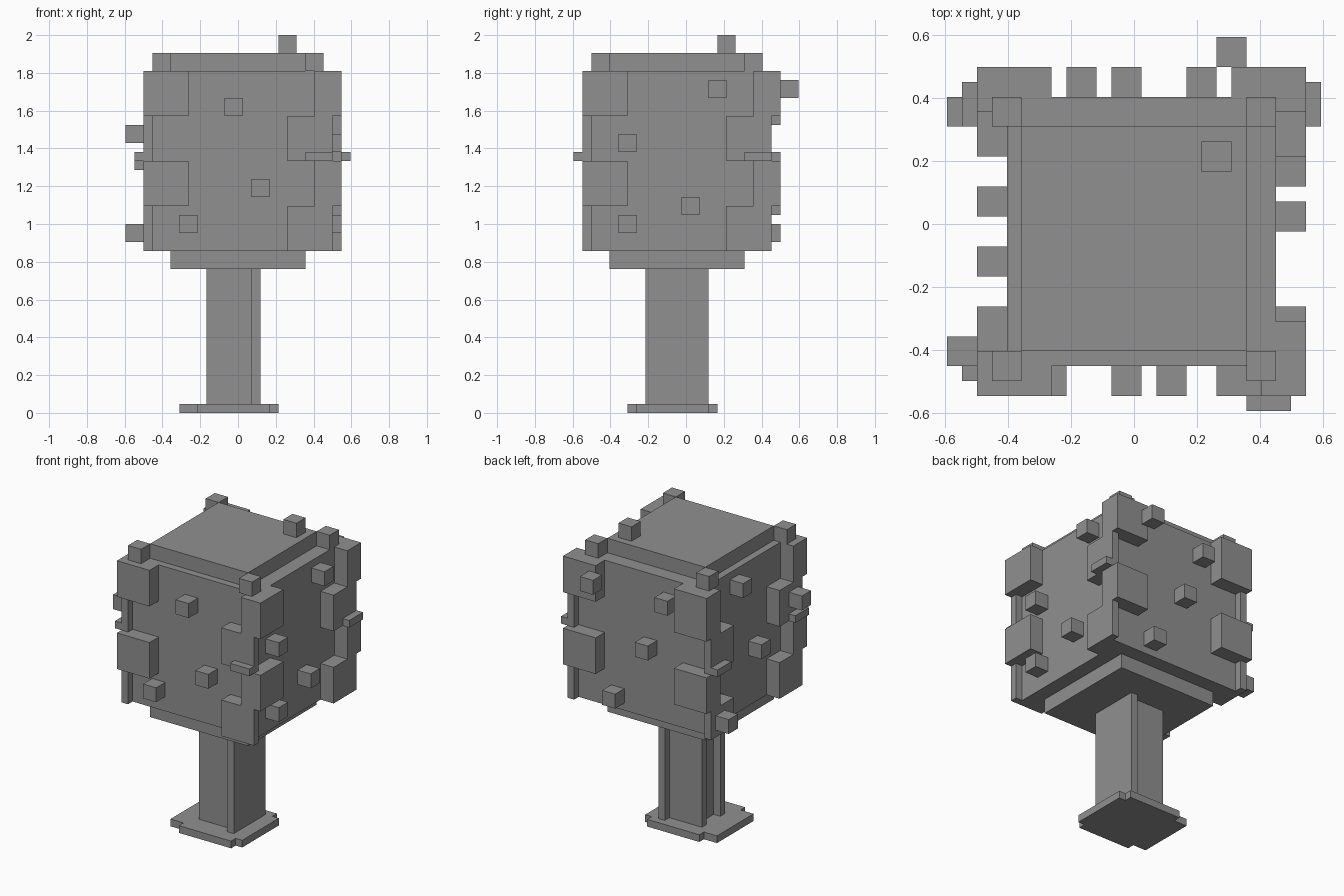
import bpy, bmesh, math

if "Cube" in bpy.data.objects:
    bpy.data.objects.remove(bpy.data.objects["Cube"])

U = 2 / 42          # one voxel
parts = {}          # part name -> set of voxel cells
taken = set()

grey = bpy.data.materials.new("dark_grey")
grey.diffuse_color = (0.28, 0.28, 0.28, 1)
grey.use_nodes = True
grey.node_tree.nodes["Principled BSDF"].inputs["Base Color"].default_value = grey.diffuse_color


def add(name, x0, x1, y0, y1, z0, z1):
    """Fill a block of voxels (bounds in voxel units) into a named part."""
    cells = parts.setdefault(name, set())
    for i in range(round(x0 + 12.5), round(x1 + 12.5)):
        for j in range(round(y0 + 12.5), round(y1 + 12.5)):
            for k in range(z0, z1):
                if (i, j, k) not in taken:
                    cells.add((i, j, k))
                    taken.add((i, j, k))


# base with stepped corners
add("base", -4.5, 3.5, -6.5, 3.5, 0, 1)
add("base", -6.5, 4.5, -5.5, 2.5, 0, 1)

# trunk: main post with a groove on its left side, and a wider slab on the right
add("trunk", -2.5, 1.5, -3.5, 1.5, 1, 16)
add("trunk", -3.5, -2.5, -3.5, -2.5, 1, 16)
add("trunk", -3.5, -2.5, 0.5, 1.5, 1, 16)
add("trunk", 1.5, 2.5, -4.5, 2.5, 1, 16)

# leaf crown: bottom plate, main block, top plate
add("crown", -7.5, 7.5, -8.5, 6.5, 16, 18)
add("crown", -8.5, 9.5, -9.5, 8.5, 18, 38)
add("crown", -7.5, 7.5, -8.5, 6.5, 38, 40)

# small blocks on the four upper corners
for x in (-9.5, 7.5):
    for y in (-10.5, 6.5):
        add("top_corner_leaves", x, x + 2, y, y + 2, 38, 40)

# staggered corner clumps: wide one way, then the other, up each edge
for z0, z1 in ((33, 38), (23, 28)):
    add("corner_leaves", 8.5, 11.5, -11.5, -6.5, z0, z1)
    add("corner_leaves", -10.5, -5.5, -11.5, -8.5, z0, z1)
    add("corner_leaves", 6.5, 11.5, 7.5, 10.5, z0, z1)
for z0, z1 in ((28, 33), (18, 23)):
    add("corner_leaves", 5.5, 10.5, -11.5, -10.5, z0, z1)
    add("corner_leaves", 5.5, 9.5, -10.5, -9.5, z0, z1)
    add("corner_leaves", -10.5, -9.5, -10.5, -5.5, z0, z1)
    add("corner_leaves", -9.5, -8.5, -9.5, -5.5, z0, z1)
    add("corner_leaves", 10.5, 11.5, 4.5, 9.5, z0, z1)
    add("corner_leaves", 9.5, 10.5, 4.5, 8.5, z0, z1)
for z0, z1 in ((32, 38), (22, 27)):
    add("corner_leaves", -10.5, -5.5, 7.5, 10.5, z0, z1)
for z0, z1 in ((27, 32), (18, 22)):
    add("corner_leaves", -10.5, -9.5, 4.5, 9.5, z0, z1)
    add("corner_leaves", -9.5, -8.5, 4.5, 8.5, z0, z1)

# thin twigs on the corner clumps
add("twigs", 7.5, 10.5, -12.5, -11.5, 28, 29)
add("twigs", 11.5, 12.5, 6.5, 9.5, 28, 29)
add("twigs", -11.5, -10.5, -10.5, -7.5, 28, 29)
add("twigs", -11.5, -10.5, 6.5, 9.5, 27, 28)

# small leaf cubes scattered over every side (minimum corner of each)
for x, y, z in (
    (-1.5, -11.5, 33), (1.5, -11.5, 24), (-6.5, -11.5, 20),                    # front
    (9.5, 2.5, 35), (9.5, -7.5, 29), (9.5, -0.5, 22), (9.5, -7.5, 20),         # right
    (-4.5, 8.5, 34), (-1.5, 8.5, 27), (3.5, 8.5, 19), (5.5, 10.5, 35),         # back
    (-10.5, 0.5, 35), (-10.5, -3.5, 25), (-12.5, -9.5, 30), (-12.5, 6.5, 19),  # left
    (4.5, 3.5, 40),                                                            # top
):
    add("leaf_cubes", x, x + 2, y, y + 2, z, z + 2)


def build(name, cells):
    """Skin the exposed voxel faces and merge the coplanar ones."""
    bm = bmesh.new()
    verts = {}

    def vert(p):
        if p not in verts:
            verts[p] = bm.verts.new(((p[0] - 12.5) * U, (p[1] - 12.5) * U, p[2] * U))
        return verts[p]

    for c in sorted(cells):
        for axis in range(3):
            for side in (0, 1):
                n = list(c)
                n[axis] += 1 if side else -1
                if tuple(n) in taken:
                    continue
                a, b = (axis + 1) % 3, (axis + 2) % 3
                loop = []
                for da, db in ((0, 0), (1, 0), (1, 1), (0, 1)):
                    p = list(c)
                    p[axis] += side
                    p[a] += da
                    p[b] += db
                    loop.append(vert(tuple(p)))
                bm.faces.new(loop if side else loop[::-1])
    bm.normal_update()
    bmesh.ops.dissolve_limit(bm, angle_limit=math.radians(1),
                             verts=bm.verts[:], edges=bm.edges[:])
    mesh = bpy.data.meshes.new(name)
    bm.to_mesh(mesh)
    bm.free()
    mesh.materials.append(grey)
    bpy.context.collection.objects.link(bpy.data.objects.new(name, mesh))


for part_name, part_cells in parts.items():
    build(part_name, part_cells)
